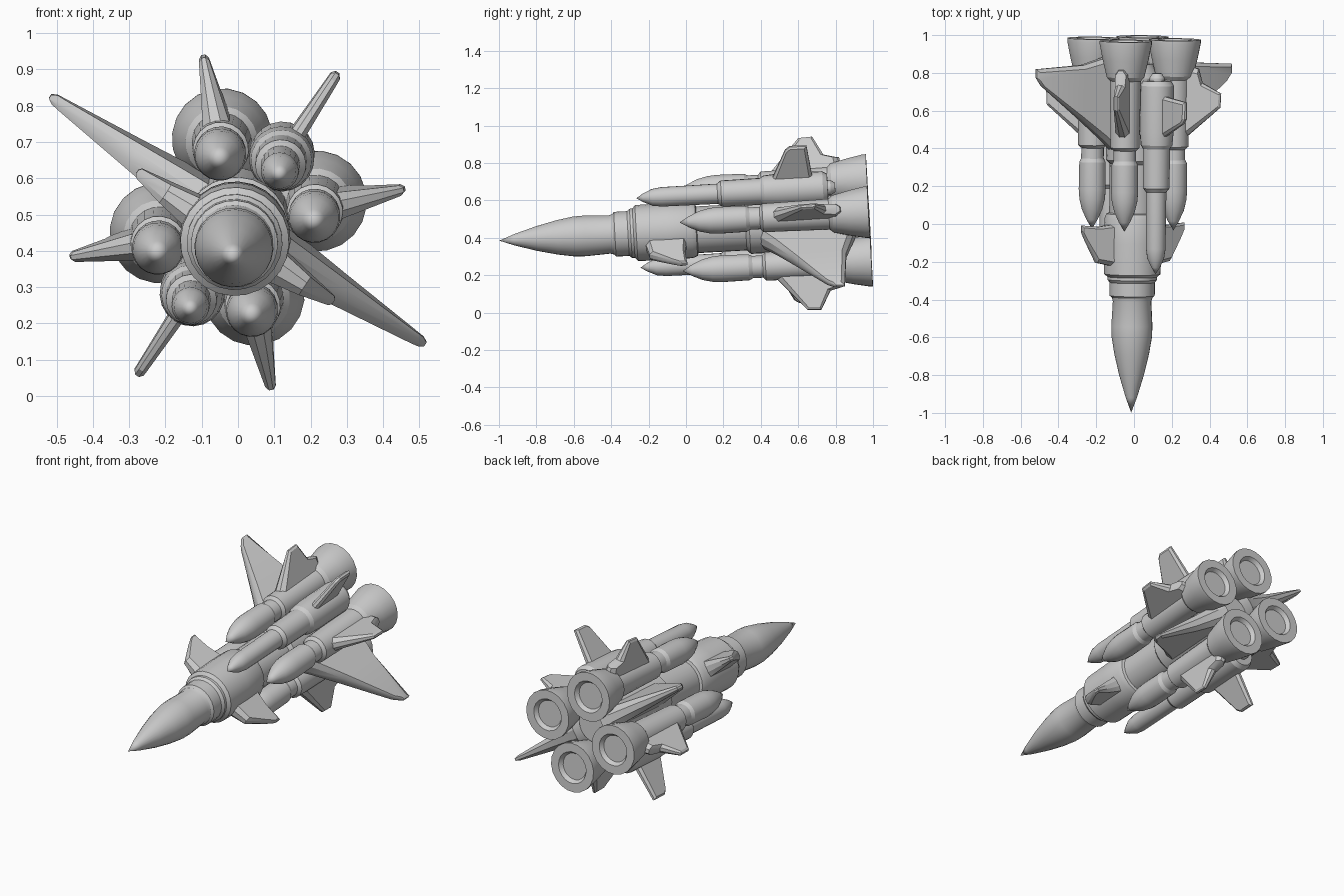
import bpy, bmesh, math
from mathutils import Matrix, Vector

if "Cube" in bpy.data.objects:
    bpy.data.objects.remove(bpy.data.objects["Cube"])

# Whole craft is rolled about its long axis and pitched slightly nose-down
FRAME = (Matrix.Translation((-0.007, 0, 0.44))
         @ Matrix.Rotation(math.radians(-0.45), 4, 'Z')
         @ Matrix.Rotation(math.radians(3.15), 4, 'X')
         @ Matrix.Rotation(math.radians(-11.5), 4, 'Y'))


def finish(bm, name, angle):
    bmesh.ops.remove_doubles(bm, verts=bm.verts, dist=1e-5)
    bmesh.ops.recalc_face_normals(bm, faces=bm.faces)
    mesh = bpy.data.meshes.new(name)
    bm.to_mesh(mesh)
    bm.free()
    ob = bpy.data.objects.new(name, mesh)
    ob.matrix_world = FRAME @ Matrix.Rotation(math.radians(angle), 4, 'Y')
    bpy.context.collection.objects.link(ob)
    return ob


def loft(bm, loops):
    rows = [[bm.verts.new(p) for p in loop] for loop in loops]
    n = len(rows[0])
    for a, b in zip(rows, rows[1:]):
        for i in range(n):
            j = (i + 1) % n
            bm.faces.new((a[i], a[j], b[j], b[i]))
    return rows


def lathe(name, profile, angle=0, offset=0, sides=20):
    """Revolve (radius, y) points around y, placed at a radial offset."""
    bm = bmesh.new()
    steps = [2 * math.pi * i / sides for i in range(sides)]
    loft(bm, [[(r * math.cos(t), y, offset + r * math.sin(t)) for t in steps]
              for r, y in profile])
    return finish(bm, name, angle)


def fin(name, outline, root_t, tip_t, angle, inset=0.84):
    """Tapered fin with bevelled edges from (radius, y) outline points."""
    r0 = min(p[0] for p in outline)
    r1 = max(p[0] for p in outline)
    cr = sum(p[0] for p in outline) / len(outline)
    cy = sum(p[1] for p in outline) / len(outline)

    def ring(side, scale, part):
        pts = []
        for r, y in outline:
            half = (root_t + (tip_t - root_t) * (r - r0) / (r1 - r0)) / 2
            pts.append(Vector((side * half * part, cy + (y - cy) * scale,
                               cr + (r - cr) * (1 + scale) / 2)))
        return pts
    bm = bmesh.new()
    rows = loft(bm, [ring(1, inset, 1), ring(1, 1, .4), ring(-1, 1, .4), ring(-1, inset, 1)])
    bm.faces.new(rows[0])
    bm.faces.new(rows[-1])
    return finish(bm, name, angle)


# Central fuselage: pointed nose, collar, wide drum, rear core
lathe("fuselage", [
    (0, -1.0), (.03, -.92), (.066, -.80), (.092, -.69), (.107, -.60), (.109, -.54),
    (.102, -.41), (.108, -.39), (.12, -.38), (.12, -.31), (.132, -.295), (.132, -.28),
    (.15, -.265), (.153, -.10), (.15, .03), (.14, .055), (.125, .06), (.125, .32),
    (.145, .34), (.145, .78), (.10, .85), (0, .85)], sides=24)

# Four main boosters with flared bells and a recessed rear disc
booster = [
    (0, -.03), (.03, .02), (.055, .075), (.068, .13), (.072, .18), (.070, .325), (.06, .345),
    (.06, .40), (.077, .415), (.08, .60), (.083, .77), (.1, .79), (.122, .88), (.139, .965),
    (.139, .982), (.09, .982), (.075, .96), (0, .96)]
booster_fin = [(.22, .42), (.29, .47), (.468, .625), (.472, .70), (.37, .755),
               (.35, .83), (.22, .86)]
for i in range(4):
    lathe(f"main_booster_{i}", booster, 90 * i, .22)
    fin(f"booster_fin_{i}", booster_fin, .09, .028, 90 * i)

# Two slim stepped boosters on one diagonal, each with a small fin
slim = [
    (0, -.255), (.022, -.22), (.045, -.17), (.052, -.12), (.054, .18), (.070, .20),
    (.072, .41), (.084, .43), (.09, .50), (.09, .745), (.075, .77), (.04, .77), (.04, .785),
    (.025, .81), (0, .81)]
slim_fin = [(.26, .46), (.31, .48), (.48, .555), (.50, .58), (.50, .67), (.31, .69), (.26, .69)]

# Two swept wings and two foreplanes on the other diagonal
wing = [(.10, .36), (.20, .45), (.34, .56), (.59, .75), (.62, .79), (.62, .835),
        (.33, .85), (.10, .91)]
foreplane = [(.13, -.22), (.23, -.20), (.30, -.08), (.325, -.03), (.325, 0), (.22, -.01),
             (.13, 0)]
for i, side in enumerate(("upper", "lower")):
    a = 45 + 180 * i
    lathe(f"{side}_slim_booster", slim, a, .223)
    fin(f"{side}_slim_fin", slim_fin, .045, .03, a)
    fin(f"{side}_wing", wing, .12, .03, a - 90, .88)
    fin(f"{side}_foreplane", foreplane, .09, .03, a - 90)

# Smooth round walls while keeping steps and fin edges crisp
bpy.ops.object.select_all(action='DESELECT')
for ob in bpy.context.scene.objects:
    ob.select_set(True)
bpy.context.view_layer.objects.active = bpy.context.scene.objects[0]
bpy.ops.object.shade_smooth_by_angle(angle=math.radians(25))
